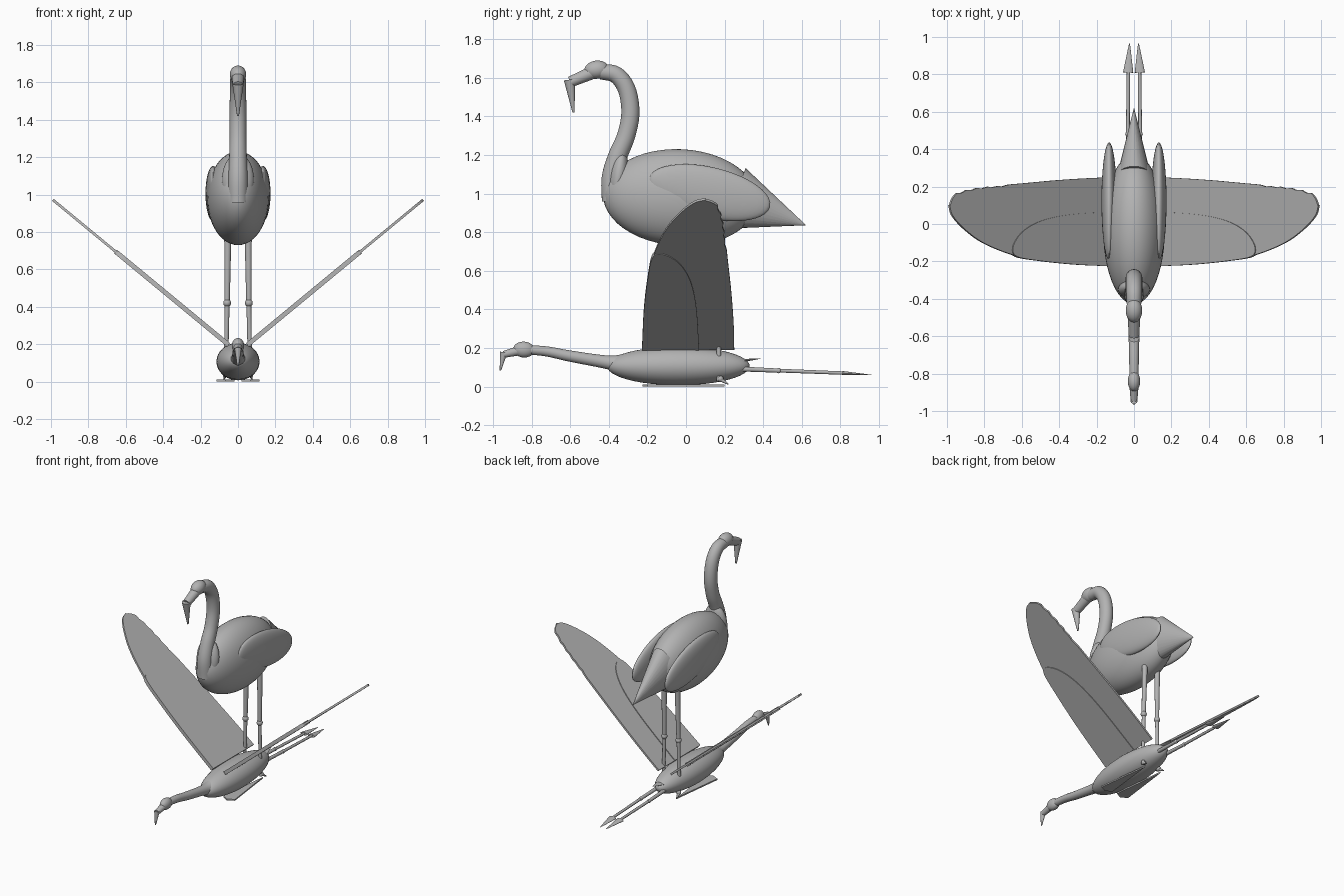
import bpy, bmesh, math
from mathutils import Vector, Matrix

if "Cube" in bpy.data.objects:
    bpy.data.objects.remove(bpy.data.objects["Cube"])

grey = bpy.data.materials.new("plain grey")
grey.diffuse_color = (0.45, 0.45, 0.45, 1)
grey.use_nodes = True
grey.node_tree.nodes["Principled BSDF"].inputs["Base Color"].default_value = grey.diffuse_color


def finish(bm, name, mirror=False, angle=40):
    bmesh.ops.recalc_face_normals(bm, faces=bm.faces)
    me = bpy.data.meshes.new(name)
    bm.to_mesh(me)
    bm.free()
    me.materials.append(grey)
    ob = bpy.data.objects.new(name, me)
    bpy.context.collection.objects.link(ob)
    bpy.ops.object.select_all(action='DESELECT')
    bpy.context.view_layer.objects.active = ob
    ob.select_set(True)
    bpy.ops.object.shade_smooth_by_angle(angle=math.radians(angle))
    if mirror:
        ob.modifiers.new("mirror", 'MIRROR').use_mirror_merge = False
    return ob


def ellipsoid(name, centre, semi, tilt=0, mirror=False, seg=40):
    bm = bmesh.new()
    m = (Matrix.Translation(centre) @ Matrix.Rotation(math.radians(tilt), 4, 'X')
         @ Matrix.Diagonal((*semi, 1)))
    bmesh.ops.create_uvsphere(bm, u_segments=seg, v_segments=seg // 2, radius=1, matrix=m)
    return finish(bm, name, mirror)


def smooth(pts, n=6):
    """Catmull-Rom curve through tuples of any length."""
    p = [Vector(q) for q in pts]
    p = [2 * p[0] - p[1]] + p + [2 * p[-1] - p[-2]]
    out = []
    for a, b, c, d in zip(p, p[1:], p[2:], p[3:]):
        for k in range(n):
            t = k / n
            out.append(0.5 * (2 * b + (c - a) * t + (2 * a - 5 * b + 4 * c - d) * t * t
                              + (3 * b - a - 3 * c + d) * t ** 3))
    return out + [p[-2]]


def tube(name, pts, wide=1.0, seg=20, mirror=False, angle=40):
    """Round tube through (x, y, z, radius); wide scales its x size."""
    bm = bmesh.new()
    rings = []
    pos = [Vector(p[:3]) for p in pts]
    for i, p in enumerate(pts):
        t = (pos[min(i + 1, len(pos) - 1)] - pos[max(i - 1, 0)]).normalized()
        up = t.cross(Vector((1, 0, 0))).normalized()
        side = up.cross(t)
        rings.append([bm.verts.new(pos[i] + p[3] * (side * wide * math.cos(a) + up * math.sin(a)))
                      for a in (2 * math.pi * k / seg for k in range(seg))])
    for a, b in zip(rings, rings[1:]):
        for k in range(seg):
            j = (k + 1) % seg
            bm.faces.new((a[k], a[j], b[j], b[k]))
    bm.faces.new(rings[0])
    bm.faces.new(rings[-1])
    return finish(bm, name, mirror, angle)


def plate(name, outline, offset, mirror=True):
    """Flat plate from 3D outline, thickened by +-offset."""
    bm = bmesh.new()
    o = Vector(offset)
    a = [bm.verts.new(Vector(p) + o) for p in outline]
    b = [bm.verts.new(Vector(p) - o) for p in outline]
    bm.faces.new(a)
    bm.faces.new(b[::-1])
    for k in range(len(a)):
        j = (k + 1) % len(a)
        bm.faces.new((a[k], a[j], b[j], b[k]))
    return finish(bm, name, mirror, 25)


# ---- standing bird: body, chest, folded wings, tail
ellipsoid("standing_body", (0, -0.03, 0.98), (0.165, 0.40, 0.25), -3, seg=48)
ellipsoid("standing_neck_base", (0, -0.35, 1.08), (0.085, 0.05, 0.14), -8)
ellipsoid("folded_wing", (0.133, 0.122, 1.005), (0.041, 0.322, 0.132), -13, mirror=True)
tube("standing_tail", [(0, 0.25, 0.975, 0.168), (0, 0.62, 0.837, 0.001)], 0.55, 28)

# ---- standing bird: neck, head, beak
neck = [(0, -0.38, 0.96, 0.056), (0, -0.382, 1.08, 0.055), (0, -0.355, 1.19, 0.05),
        (0, -0.31, 1.3, 0.047), (0, -0.288, 1.42, 0.047), (0, -0.307, 1.54, 0.046),
        (0, -0.362, 1.615, 0.044), (0, -0.44, 1.632, 0.04)]
tube("standing_neck", smooth(neck), 0.95, 24)
ellipsoid("standing_head", (0, -0.463, 1.642), (0.044, 0.064, 0.047), 8)
tube("standing_upper_beak", [(0, -0.475, 1.632, 0.035), (0, -0.60, 1.578, 0.028)], 1, 20)
tube("standing_beak_tip", [(0, -0.603, 1.59, 0.03), (0, -0.583, 1.42, 0.005)], 1, 20)

# ---- standing bird: legs and webbed feet
tube("standing_thigh", [(0.054, 0.178, 0.85, 0.02), (0.058, 0.17, 0.42, 0.014)], 1, 14, True)
ellipsoid("standing_knee", (0.058, 0.17, 0.42), (0.021,) * 3, mirror=True, seg=16)
tube("standing_shin", [(0.058, 0.17, 0.42, 0.013), (0.065, 0.17, 0.03, 0.011)], 1, 14, True)
ellipsoid("standing_ankle", (0.065, 0.178, 0.04), (0.017,) * 3, mirror=True, seg=16)
plate("standing_foot", [(0.065, 0.2, 0.005), (0.115, -0.2, 0.005), (0.066, -0.225, 0.005),
                        (0.02, -0.2, 0.005)], (0, 0, 0.005))
tube("standing_back_toe", [(0.067, 0.175, 0.04, 0.013), (0.075, 0.22, 0.012, 0.003)], 1, 10, True)

# ---- flying bird: body, tail, neck, head, beak
ellipsoid("flying_body", (0, -0.04, 0.107), (0.115, 0.37, 0.1), seg=48)
tube("flying_tail", [(0, 0.2, 0.125, 0.016), (0, 0.385, 0.145, 0.001)], 4, 24)
tube("flying_neck", smooth([(0, -0.30, 0.115, 0.062), (0, -0.40, 0.125, 0.036),
                            (0, -0.60, 0.158, 0.029), (0, -0.72, 0.182, 0.026),
                            (0, -0.83, 0.192, 0.024)]), 1, 24)
ellipsoid("flying_head", (0, -0.84, 0.192), (0.033, 0.055, 0.041), -4)
tube("flying_upper_beak", [(0, -0.86, 0.187, 0.025), (0, -0.945, 0.167, 0.018)], 1, 18)
tube("flying_beak_tip", [(0, -0.944, 0.178, 0.019), (0, -0.962, 0.083, 0.004)], 1, 18)

# ---- flying bird: trailing legs and feet
tube("flying_thigh", [(0.03, 0.2, 0.095, 0.014), (0.033, 0.48, 0.083, 0.011)], 1, 14, True)
ellipsoid("flying_knee", (0.033, 0.48, 0.083), (0.014,) * 3, mirror=True, seg=16)
tube("flying_shin", [(0.033, 0.48, 0.083, 0.01), (0.03, 0.82, 0.07, 0.009)], 1, 14, True)
tube("flying_foot", [(0.031, 0.81, 0.07, 0.011), (0.024, 0.965, 0.06, 0.001)], 2.5, 16, True)

# ---- flying bird: raised wings with scalloped trailing edge
SLOPE = 0.825
normal = Vector((-SLOPE, 0, 1)).normalized()


def raised(points):
    return [(p[0], p[1], 0.155 + p[0] * SLOPE) for p in points]


lead = smooth([(0.05, -0.225), (0.3, -0.215), (0.5, -0.195), (0.65, -0.165), (0.8, -0.105),
               (0.9, -0.035), (0.97, 0.04), (0.99, 0.1)])
trail = smooth([(0.99, 0.1), (0.965, 0.155), (0.9, 0.183), (0.8, 0.2), (0.6, 0.217),
                (0.4, 0.235), (0.2, 0.247), (0.05, 0.25)], 10)[1:]
trail = [Vector((p.x, p.y - (0.009 * abs(math.sin((p.x - 0.68) * 58)) if p.x > 0.68 else 0)))
         for p in trail]
plate("raised_wing", raised(lead + trail), normal * 0.007)

# ---- thicker covert layer near the wing root
covert = smooth([(0.05, -0.228), (0.3, -0.218), (0.5, -0.198), (0.63, -0.175), (0.655, -0.13),
                 (0.62, -0.06), (0.55, -0.005), (0.45, 0.032), (0.3, 0.055), (0.05, 0.068)])
plate("wing_covert", raised(covert), normal * 0.0125)
